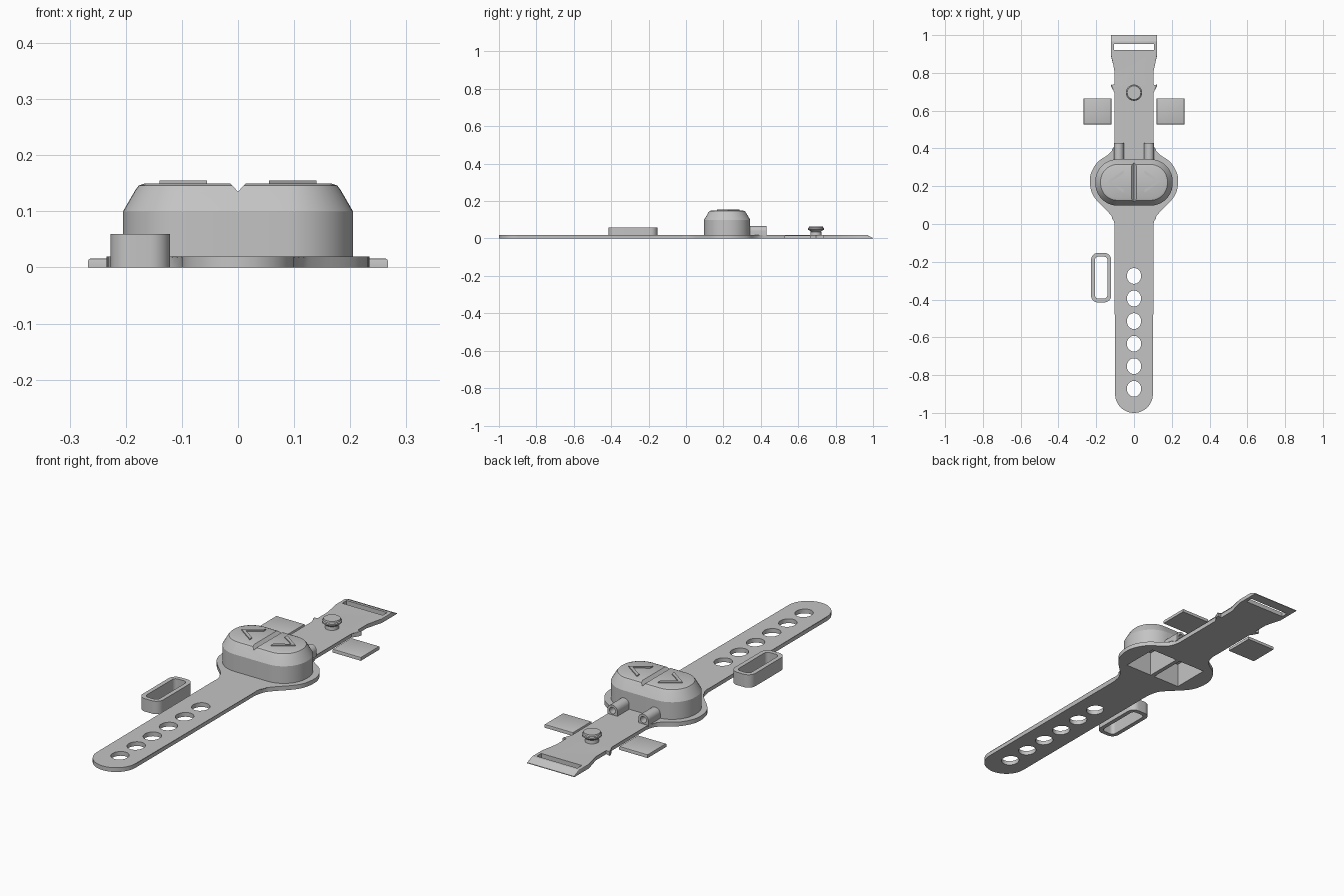
import bpy
import bmesh
import math
from mathutils import Matrix, Vector

if "Cube" in bpy.data.objects:
    bpy.data.objects.remove(bpy.data.objects["Cube"])

GREY = (0.55, 0.55, 0.55, 1)
mat = bpy.data.materials.new("plain grey")
mat.use_nodes = True
mat.diffuse_color = GREY
mat.node_tree.nodes["Principled BSDF"].inputs["Base Color"].default_value = GREY

CASE_Y = 0.22


def finish(name, bm):
    bmesh.ops.recalc_face_normals(bm, faces=bm.faces)
    mesh = bpy.data.meshes.new(name)
    bm.to_mesh(mesh)
    bm.free()
    obj = bpy.data.objects.new(name, mesh)
    bpy.context.collection.objects.link(obj)
    mesh.materials.append(mat)
    return obj


def activate(obj):
    bpy.ops.object.select_all(action="DESELECT")
    obj.select_set(True)
    bpy.context.view_layer.objects.active = obj


def smooth(obj):
    activate(obj)
    bpy.ops.object.shade_smooth_by_angle(angle=math.radians(25))


def loft(rings):
    """Closed solid through rings of 3D points."""
    bm = bmesh.new()
    rows = [[bm.verts.new(p) for p in ring] for ring in rings]
    n = len(rows[0])
    for a, b in zip(rows, rows[1:]):
        for i in range(n):
            j = (i + 1) % n
            bm.faces.new((a[i], a[j], b[j], b[i]))
    bm.faces.new(rows[0][::-1])
    bm.faces.new(rows[-1])
    return bm


def prism(points, z0, z1):
    return loft([[(x, y, z) for x, y in points] for z in (z0, z1)])


def bevel_top(bm, z, width, segments=2):
    edges = [e for e in bm.edges if all(abs(v.co.z - z) < 1e-5 for v in e.verts)]
    bmesh.ops.bevel(bm, geom=edges, offset=width, segments=segments,
                    profile=0.5, affect="EDGES")


def ellipse(cx, cy, rx, ry, n=32):
    return [(cx + rx * math.cos(math.tau * i / n), cy + ry * math.sin(math.tau * i / n))
            for i in range(n)]


def rounded(cx, cy, hx, hy, r, n=10):
    """Rounded rectangle outline."""
    pts = []
    for k, (sx, sy) in enumerate(((1, 1), (-1, 1), (-1, -1), (1, -1))):
        for i in range(n + 1):
            a = math.pi / 2 * (k + i / n)
            pts.append((cx + sx * (hx - r) + r * math.cos(a),
                        cy + sy * (hy - r) + r * math.sin(a)))
    return pts


def box(x0, x1, y0, y1):
    return [(x0, y0), (x1, y0), (x1, y1), (x0, y1)]


def cut(obj, *cutters):
    for bm in cutters:
        tool = finish("cutter", bm)
        mod = obj.modifiers.new("cut", "BOOLEAN")
        mod.operation, mod.solver, mod.object = "DIFFERENCE", "EXACT", tool
        activate(obj)
        bpy.ops.object.modifier_apply(modifier=mod.name)
        bpy.data.objects.remove(tool)


def spline(ctrl, steps=4):
    """Catmull-Rom curve through control points."""
    p = [Vector(c) for c in [ctrl[0]] + ctrl + [ctrl[-1]]]
    out = []
    for a, b, c, d in zip(p, p[1:], p[2:], p[3:]):
        for i in range(steps):
            t = i / steps
            v = b + (c - a) * t / 2 + (a * 2 - b * 5 + c * 4 - d) * t * t / 2 \
                + (b * 3 - a - c * 3 + d) * t ** 3 / 2
            out.append(tuple(v))
    return out + [ctrl[-1]]


def pockets():
    return [prism(box(*xs, CASE_Y - 0.09, CASE_Y + 0.09), -0.01, 0.115)
            for xs in ((-0.15, -0.01), (0.01, 0.15))]


# Strap: rounded tip, flared case seat, small ears and buckle end
tip = [(0.1 * math.sin(a), -0.9 - 0.1 * math.cos(a))
       for a in [math.pi / 2 * i / 12 for i in range(1, 13)]]
flare = spline([(0.1, -0.02), (0.112, 0.03), (0.143, 0.07), (0.19, 0.117),
                (0.223, 0.165), (0.234, 0.23), (0.223, 0.28), (0.19, 0.33),
                (0.14, 0.365), (0.112, 0.395), (0.1, 0.435)])
buckle = [(0.1, 0.695), (0.108, 0.705), (0.122, 0.73), (0.122, 0.738), (0.1, 0.733),
          (0.1, 0.81), (0.122, 0.89), (0.122, 1.0)]
half = tip + flare + buckle
outline = [(0, -1.0)] + half + [(-x, y) for x, y in reversed(half)]
bm = prism(outline, 0, 0.02)
bevel_top(bm, 0.02, 0.004)
bmesh.ops.bisect_plane(bm, geom=bm.verts[:] + bm.edges[:] + bm.faces[:],
                       plane_co=(0, 0.965, 0), plane_no=(0, 1, 0))
for v in bm.verts:
    if v.co.y > 0.965 and v.co.z > 0.001:
        v.co.z = min(v.co.z, 0.02 - (v.co.y - 0.965) * 0.48)
strap = finish("strap", bm)
cut(strap, *pockets(), prism(box(-0.105, 0.105, 0.92, 0.953), -0.01, 0.04),
    *[prism(ellipse(0, -0.275 - 0.1195 * i, 0.038, 0.042), -0.01, 0.04) for i in range(6)])
smooth(strap)

# Case: stadium body with sloped shoulder, centre groove and hollow underside
rings = []
for inset, z in ((0, 0.012), (0, 0.1), (0.022, 0.138), (0.028, 0.146), (0.04, 0.15)):
    rings.append([(x, y, z) for x, y in
                  rounded(0, CASE_Y, 0.205 - inset, 0.123 - inset, 0.118 - inset)])
case = finish("case", loft(rings))
groove = loft([[(-0.02, y, 0.157), (0, y, 0.135), (0.02, y, 0.157)] for y in (0, 0.45)])
cut(case, groove, *pockets())
smooth(case)

# Raised arrows on the two buttons, and strap lugs behind the case
for side, label in ((1, "left"), (-1, "right")):
    arrow = [(0.055, 0.285), (0.14, CASE_Y + 0.005), (0.055, 0.165),
             (0.055, 0.183), (0.118, CASE_Y + 0.005), (0.055, 0.267)]
    finish(label + "_arrow", prism([(side * x, y) for x, y in arrow], 0.146, 0.155))

    cx = side * 0.08
    arch = [(cx + 0.026 * math.cos(math.pi * i / 16), 0.04 + 0.026 * math.sin(math.pi * i / 16))
            for i in range(17)] + [(cx - 0.026, 0.015), (cx + 0.026, 0.015)]
    lug = finish(label + "_lug", loft([[(x, y, z) for x, z in arch] for y in (0.32, 0.43)]))
    bore = loft([[(x, y, z) for x, z in ellipse(cx, 0.04, 0.015, 0.015, 24)]
                 for y in (0.36, 0.45)])
    cut(lug, bore)
    smooth(lug)

    # Loose flat tab beside the strap
    bm = prism(box(*sorted((side * 0.12, side * 0.267)), 0.527, 0.665), 0, 0.016)
    bevel_top(bm, 0.016, 0.004)
    smooth(finish(label + "_tab", bm))

# Fastening stud
stud_profile = [(0.03, 0.015), (0.028, 0.036), (0.033, 0.042), (0.042, 0.047),
                (0.043, 0.055), (0.038, 0.058), (0.036, 0.065)]
smooth(finish("stud", loft([[(x, y, z) for x, y in ellipse(0, 0.695, r, r)]
                            for r, z in stud_profile])))

# Loose keeper loop
loop_y = -0.284
loop = finish("keeper_loop", prism(rounded(-0.174, loop_y, 0.053, 0.131, 0.036), 0, 0.06))
cut(loop, prism(rounded(-0.174, loop_y, 0.033, 0.111, 0.018), -0.01, 0.08))
smooth(loop)
